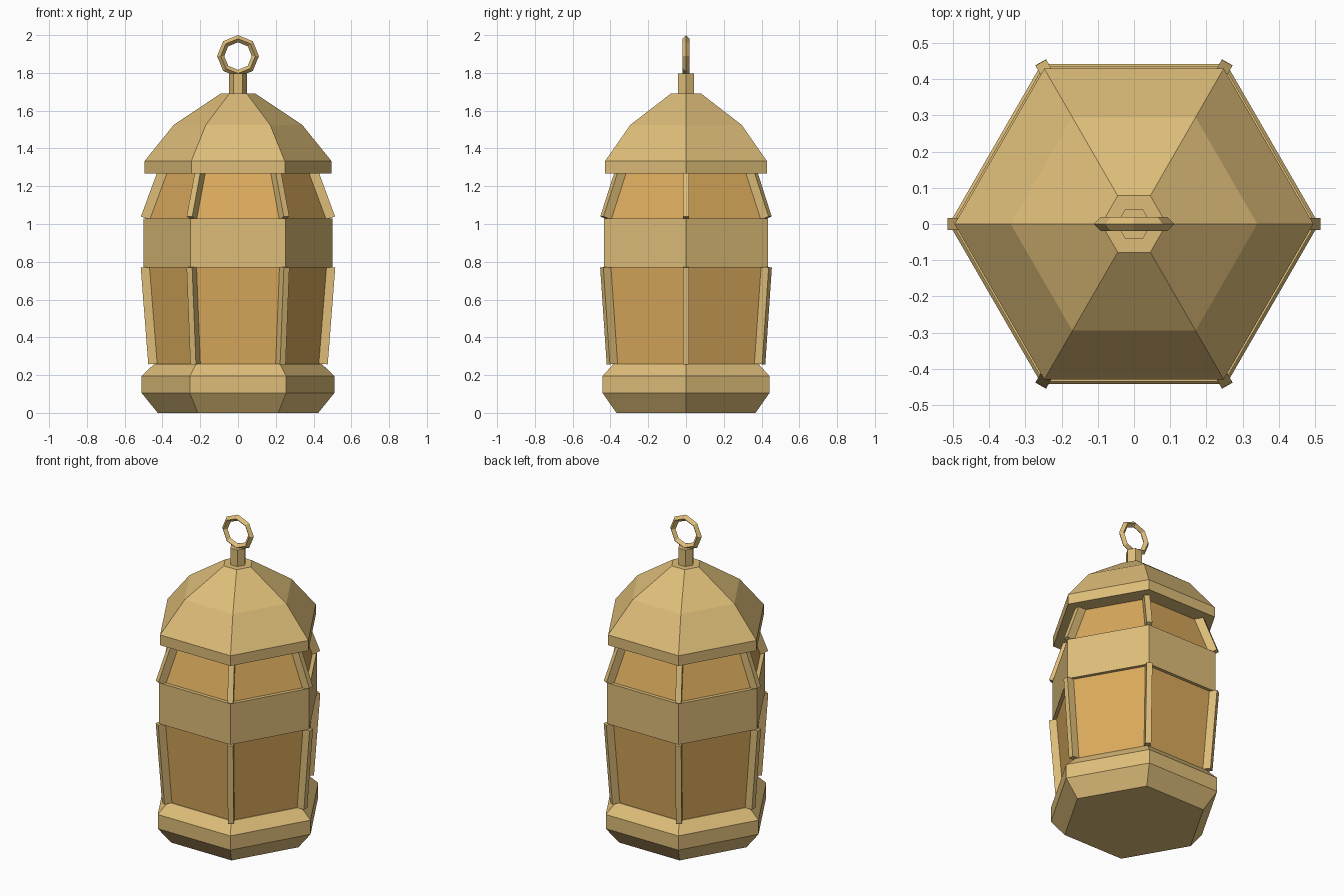
import bpy, math
from mathutils import Vector

if "Cube" in bpy.data.objects:
    bpy.data.objects.remove(bpy.data.objects["Cube"])


def material(name, rgb):
    m = bpy.data.materials.new(name)
    m.diffuse_color = (*rgb, 1)
    m.use_nodes = True
    m.node_tree.nodes["Principled BSDF"].inputs["Base Color"].default_value = m.diffuse_color
    return m


brass = material("aged_brass", (0.73, 0.51, 0.19))
amber = material("amber_glass", (0.70, 0.40, 0.107))


def make(name, verts, faces, mat):
    me = bpy.data.meshes.new(name)
    me.from_pydata(verts, [], faces)
    me.materials.append(mat)
    ob = bpy.data.objects.new(name, me)
    bpy.context.collection.objects.link(ob)
    return ob


def hex_solid(name, profile, mat):
    """Six-sided solid from (radius, height) pairs, corners on the x axis."""
    verts = [(r * math.cos(i * math.pi / 3), r * math.sin(i * math.pi / 3), z)
             for r, z in profile for i in range(6)]
    faces = [tuple(range(5, -1, -1))]
    for k in range(len(profile) - 1):
        for i in range(6):
            a, b = k * 6 + i, k * 6 + (i + 1) % 6
            faces.append((a, b, b + 6, a + 6))
    n = len(verts) - 6
    faces.append(tuple(range(n, n + 6)))
    return make(name, verts, faces, mat)


def corner_bars(name, low, high, depth, half):
    """Six leaning square bars; low/high are the outer (radius, height) ends."""
    p, q = Vector(low), Vector(high)
    d = (q - p).normalized()
    inward = Vector((-d.y, d.x)) * depth
    section = [p, q, q + inward, p + inward]
    for i in range(6):
        c, s = math.cos(i * math.pi / 3), math.sin(i * math.pi / 3)
        verts = [(v.x * c - t * s, v.x * s + t * c, v.y)
                 for t in (-half, half) for v in section]
        faces = [(3, 2, 1, 0), (4, 5, 6, 7), (0, 1, 5, 4),
                 (1, 2, 6, 5), (2, 3, 7, 6), (3, 0, 4, 7)]
        # bar runs outer-low -> outer-high -> inner-high -> inner-low
        faces = [f[::-1] for f in faces]
        make(f"{name}_{i + 1}", verts, faces, mat=brass)


# Body, from the base up
hex_solid("base", [(0.425, 0), (0.51, 0.105), (0.51, 0.195), (0.443, 0.26)], brass)
hex_solid("lower_glass", [(0.437, 0.25), (0.479, 0.78)], amber)
hex_solid("middle_band", [(0.501, 0.77), (0.501, 1.03)], brass)
hex_solid("upper_glass", [(0.478, 1.02), (0.368, 1.31)], amber)
hex_solid("roof", [(0.495, 1.268), (0.495, 1.333), (0.34, 1.525), (0.09, 1.692)], brass)
hex_solid("stem", [(0.048, 1.68), (0.048, 1.797)], brass)

# Corner bars over the glass
corner_bars("lower_bar", (0.475, 0.257), (0.515, 0.77), 0.05, 0.017)
corner_bars("upper_bar", (0.514, 1.04), (0.418, 1.30), 0.05, 0.017)

# Hanging ring, upright in the xz plane
bpy.ops.mesh.primitive_torus_add(major_segments=8, minor_segments=4, major_radius=0.092,
                                 minor_radius=0.019, location=(0, 0, 1.889),
                                 rotation=(math.pi / 2, 0, 0))
ring = bpy.context.object
ring.name = "hanging_ring"
ring.data.materials.append(brass)
for poly in ring.data.polygons:
    poly.use_smooth = False

# Make every face point outwards
import bmesh
for ob in bpy.context.collection.objects:
    bm = bmesh.new()
    bm.from_mesh(ob.data)
    bmesh.ops.recalc_face_normals(bm, faces=bm.faces)
    bm.to_mesh(ob.data)
    bm.free()
